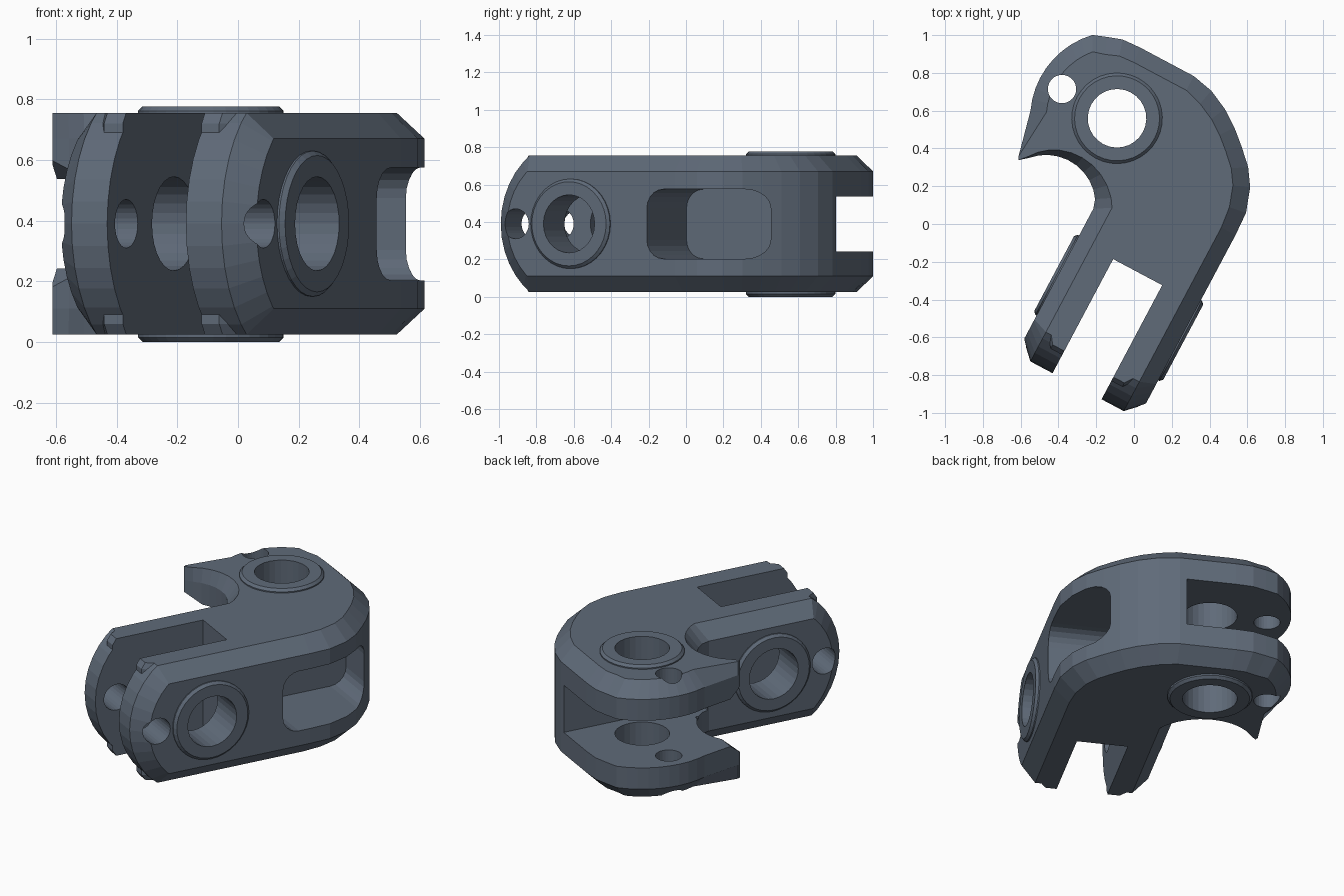
import bpy, bmesh
from math import sin, cos, asin, radians, pi
from mathutils import Matrix

if "Cube" in bpy.data.objects:
    bpy.data.objects.remove(bpy.data.objects["Cube"])

ZC = 0.39                       # mid height
ARM = (-0.342, 0.452)           # arm pivot (local x, y), axis along z
LEG = (-0.43, ZC)               # leg pivot (local y, z), axis along x


def loft(name, sections):
    """Closed solid through equally long rings of points."""
    bm = bmesh.new()
    rings = [[bm.verts.new(p) for p in s] for s in sections]
    n = len(rings[0])
    for a, b in zip(rings, rings[1:]):
        for i in range(n):
            j = (i + 1) % n
            bm.faces.new((a[i], a[j], b[j], b[i]))
    bm.faces.new(rings[0][::-1])
    bm.faces.new(rings[-1])
    bmesh.ops.recalc_face_normals(bm, faces=bm.faces)
    me = bpy.data.meshes.new(name)
    bm.to_mesh(me)
    bm.free()
    ob = bpy.data.objects.new(name, me)
    bpy.context.collection.objects.link(ob)
    return ob


def rod(name, axis, centre, stations, n=32):
    """Turned solid: stations are (position along axis, radius)."""
    secs = []
    for t, r in stations:
        ring = [(centre[0] + r * cos(2 * pi * i / n), centre[1] + r * sin(2 * pi * i / n))
                for i in range(n)]
        secs.append([(t, u, v) if axis == 'x' else (u, v, t) for u, v in ring])
    return loft(name, secs)


def box(name, x, y, z):
    return loft(name, [[(x[0], y[0], k), (x[1], y[0], k), (x[1], y[1], k), (x[0], y[1], k)]
                       for k in z])


def combine(target, tool, op='DIFFERENCE'):
    tool.hide_render = True
    m = target.modifiers.new(op, 'BOOLEAN')
    m.object, m.operation, m.solver = tool, op, 'EXACT'
    bpy.context.view_layer.objects.active = target
    bpy.ops.object.modifier_apply(modifier=m.name)
    bpy.data.objects.remove(tool)


def outline(c):
    """L-shaped plan, outer edges drawn in by c for the chamfer."""
    pts = [(-0.228 + c, -1.0), (0.502 - c, -1.0), (0.502 - c, 0.2)]
    k = 1 - c / 0.55
    for x, y in [(0.496, 0.33), (0.452, 0.46), (0.392, 0.55), (0.31, 0.63),
                 (0.23, 0.7), (0.138, 0.764), (0.03, 0.815)]:
        pts.append((-0.1 + (x + 0.1) * k, 0.24 + (y - 0.24) * k))
    pts.append((-0.088, 0.84 - c))
    # rounded arm end
    pts += [(ARM[0] + x * k, ARM[1] + y - c) for x, y in [(-0.07, 0.388), (-0.17, 0.382),
                                                          (-0.25, 0.355)]]
    r = 0.46 - c
    a0, a1 = pi - asin((0.388 - c) / r) + radians(12), radians(203)
    for i in range(10):
        a = a0 + (a1 - a0) * i / 9
        pts.append((ARM[0] + r * cos(a), ARM[1] + r * sin(a)))
    # pointed tip and hollow corner, chamfer fading out towards the tip
    pts += [(-0.708, 0.03), (-0.698, 0.012)]
    for i in range(1, 11):
        a, g = radians(152 - 12 * i), c * i / 10
        pts.append((-0.46 + (0.255 + g) * cos(a), -0.11 + (0.245 + g) * sin(a)))
    pts.append((-0.228 + c, -0.03 + 0.6 * c))
    return pts


# Main chamfered elbow
CH = 0.085
body = loft("elbow_bracket", [[(x, y, z) for x, y in outline(c)] for z, c in
                              [(0.025, CH), (0.025 + CH, 0), (0.755 - CH, 0), (0.755, CH)]])

# Rounded, chamfered leg end with small inner tabs
trim = box("leg_end_trim", (-0.35, 0.62), (-1.3, LEG[0]), (-0.3, 1.1))
combine(trim, rod("leg_round", 'x', LEG, [(-0.238, 0.375), (-0.143, 0.47),
                                          (0.417, 0.47), (0.512, 0.375)], 40))
combine(trim, loft("leg_tabs", [[(x, y, 0.06), (x, y + 0.04, 0), (x, -0.35, 0),
                                 (x, -0.35, 0.78), (x, y + 0.04, 0.78), (x, y, 0.72)]
                                for x, y in [(-0.13, -0.72), (-0.08, -0.79),
                                             (0.35, -0.79), (0.4, -0.72)]]))
combine(body, trim)

# Raised rings around both pivots
for axis, ctr, lo, hi in (('z', ARM, 0.0, 0.777), ('x', LEG, -0.25, 0.524)):
    combine(body, rod("boss", axis, ctr, [(lo, 0.225), (lo + 0.015, 0.24),
                                          (hi - 0.015, 0.24), (hi, 0.225)], 36), 'UNION')

# Fork slots
combine(body, box("leg_slot", (-0.01, 0.284), (-1.5, -0.216), (-1, 2)))
combine(body, box("arm_slot", (-1.5, -0.127), (-0.02, 1.5), (0.243, 0.537)))

# Slanted relief on the arm tips
combine(body, loft("tip_relief", [[(x, -0.1, ZC - 0.3), (x, 0.1, ZC - 0.135),
                                   (x, 0.1, ZC + 0.135), (x, -0.1, ZC + 0.3)]
                                  for x in (-1.0, -0.28)]))

# Pivot holes and small pin holes
for axis, ctr, r in (('z', ARM, 0.155), ('z', (ARM[0] - 0.33, ARM[1]), 0.075),
                     ('x', LEG, 0.155), ('x', (LEG[0] - 0.335, ZC), 0.08)):
    combine(body, rod("hole", axis, ctr, [(-1.5, r), (1.5, r)], 28))

# Rounded blind pocket in the outer face
rr = 0.1
ring = []
for q, (cy, cz) in enumerate([(0.66 - rr, 0.575 - rr), (0.03 + rr, 0.575 - rr),
                              (0.03 + rr, 0.203 + rr), (0.66 - rr, 0.203 + rr)]):
    for i in range(6):
        a = pi / 2 * (q + i / 5)
        ring.append((cy + rr * cos(a), cz + rr * sin(a)))
combine(body, loft("pocket", [[(x, y, z) for y, z in ring] for x in (0.05, 1.0)]))

# Turn into the final pose, flat shaded dark slate
body.data.transform(Matrix.Rotation(radians(-28), 4, 'Z'))
slate = bpy.data.materials.new("slate")
slate.diffuse_color = (0.115, 0.145, 0.19, 1)
slate.use_nodes = True
slate.node_tree.nodes["Principled BSDF"].inputs["Base Color"].default_value = slate.diffuse_color
body.data.materials.clear()
body.data.materials.append(slate)
for p in body.data.polygons:
    p.use_smooth = False
    p.material_index = 0
